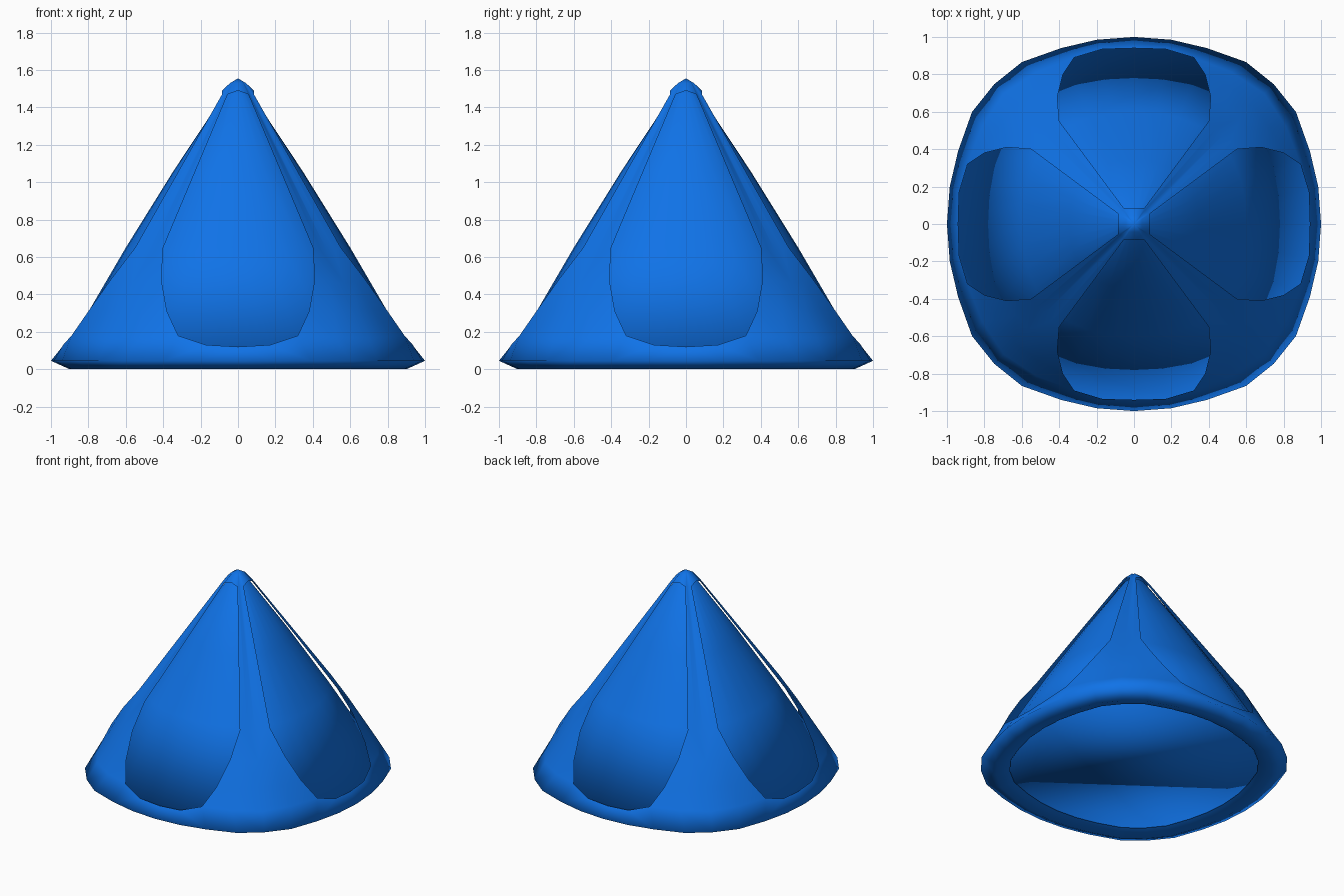
import bpy, bmesh
from math import sin, cos, radians, pi, hypot

if "Cube" in bpy.data.objects:
    bpy.data.objects.remove(bpy.data.objects["Cube"])

blue = bpy.data.materials.new("blue")
blue.diffuse_color = (0.005, 0.17, 0.8, 1)
blue.use_nodes = True
blue.node_tree.nodes["Principled BSDF"].inputs["Base Color"].default_value = blue.diffuse_color


def finish(bm, name):
    bmesh.ops.remove_doubles(bm, verts=bm.verts, dist=0.0005)
    bmesh.ops.recalc_face_normals(bm, faces=bm.faces)
    for f in bm.faces:
        f.smooth = True
    me = bpy.data.meshes.new(name)
    bm.to_mesh(me)
    bm.free()
    me.materials.append(blue)
    ob = bpy.data.objects.new(name, me)
    bpy.context.collection.objects.link(ob)


def polar(deg, r, z):
    return (r * sin(radians(deg)), r * cos(radians(deg)), z)


def scaled(p, s, z):
    return (p[0] * s, p[1] * s, z)


# Outer frame: one eighth (window centre to corner), then copied by symmetry
edge = [(.055, .085, 1.47), (.40, .55, .65), (.41, .68, .48), (.38, .80, .31), (.32, .89, .18)]
corner = [polar(45, r, z) for r, z in
          [(.09, 1.47), (.675, .63), (.80, .46), (.90, .31), (.985, .17)]]


def between(a, b):
    x, y, z = [(p + q) / 2 for p, q in zip(a, b)]
    k = (hypot(*a[:2]) + hypot(*b[:2])) / 2 / hypot(x, y)
    return (x * k, y * k, z)


middle = [between(a, b) for a, b in zip(edge, corner)]
quads = []


def strip(a, b):
    for i in range(len(a) - 1):
        quads.append((a[i], a[i + 1], b[i + 1], b[i]))


# Pillar beside the window
strip(edge, middle)
strip(middle, corner)

# Base band and underside lip
sill = [(0, .94, .12), (.17, .935, .13), edge[-1], middle[-1], corner[-1]]
rim = [polar(a, r, .045) for a, r in
       [(0, 1), (11.4, 1.005), (22.5, 1.018), (34.7, 1.053), (45, 1.057)]]
foot = [scaled(p, .90, 0) for p in rim]
lip = [scaled(p, .81, .03) for p in rim]
strip(sill, rim)
strip(rim, foot)
strip(foot, lip)

# Pointed cap
top = [(0, .085, 1.49), edge[0], middle[0], corner[0]]
tip = [scaled(p, .5, 1.53) for p in top]
strip(top, tip)
for a, b in zip(tip, tip[1:]):
    quads.append((a, b, (0, 0, 1.555)))

bm = bmesh.new()
for sx in (1, -1):
    for sy in (1, -1):
        for swap in (False, True):
            for q in quads:
                pts = [(y, x, z) if swap else (x, y, z) for x, y, z in q]
                bm.faces.new([bm.verts.new((x * sx, y * sy, z)) for x, y, z in pts])
finish(bm, "outer_frame")

# Inner cone seen through the windows, closed underneath
N = 32
profile = [(.07, 1.475), (.345, 1.06), (.60, .65), (.95, .05)]
bm = bmesh.new()
rings = []
for r, z in profile:
    ring = []
    for i in range(N):
        a = 2 * pi * i / N
        k = r * (1 + .057 * sin(2 * a) ** 2)
        ring.append(bm.verts.new((k * cos(a), k * sin(a), z)))
    rings.append(ring)
for a, b in zip(rings, rings[1:]):
    for i in range(N):
        j = (i + 1) % N
        bm.faces.new((a[i], a[j], b[j], b[i]))
peak = bm.verts.new((0, 0, 1.52))
for i in range(N):
    bm.faces.new((rings[0][i], rings[0][(i + 1) % N], peak))
bm.faces.new(rings[-1])
finish(bm, "inner_cone")
